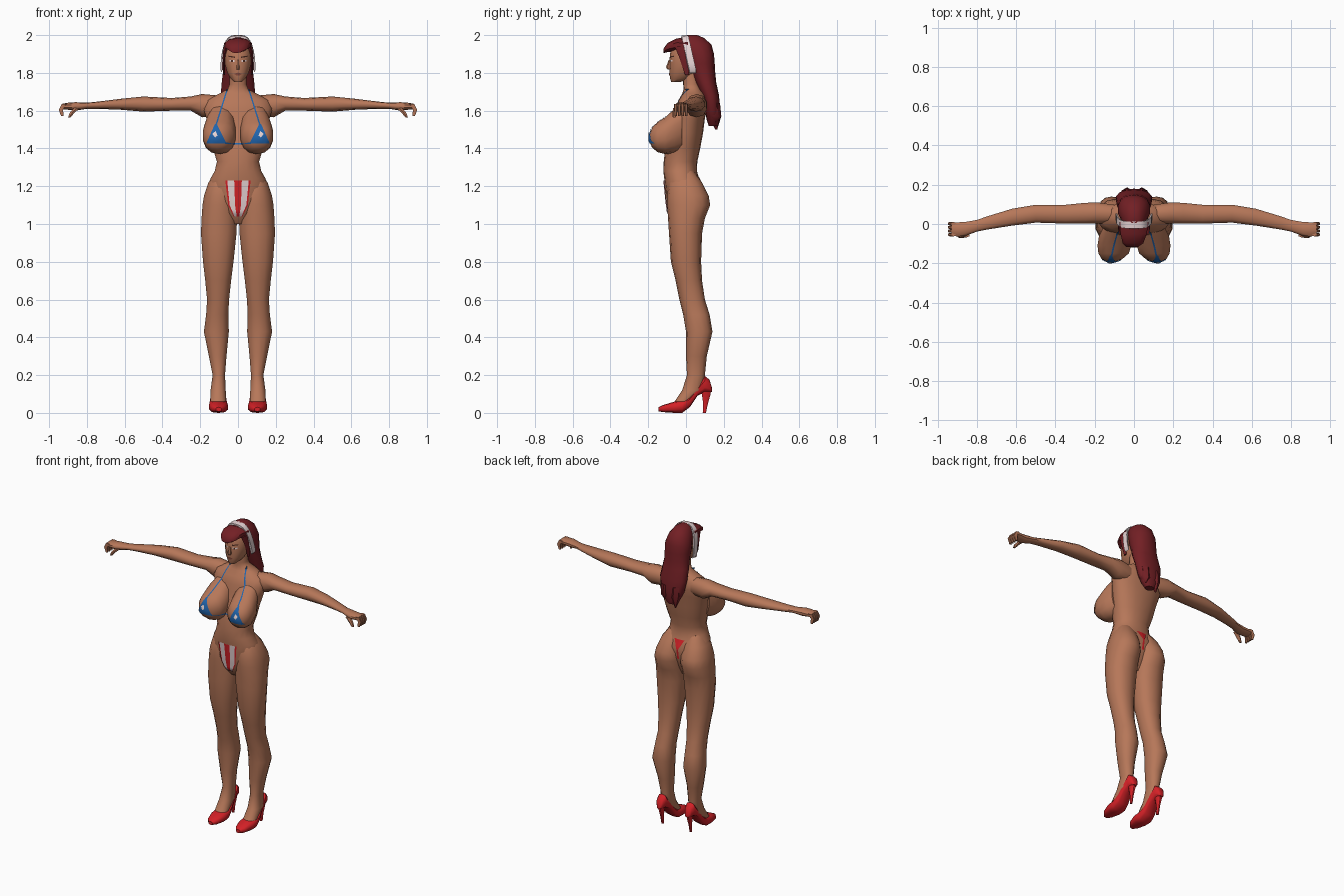
import bpy, bmesh, math
from mathutils import Vector
from mathutils.bvhtree import BVHTree


def material(name, rgb):
    m = bpy.data.materials.new(name)
    m.diffuse_color = (*rgb, 1)
    return m


SKIN = material("skin", (0.47, 0.185, 0.10))
HAIR = material("dark red hair", (0.17, 0.014, 0.018))
WHITE = material("white cloth", (0.80, 0.66, 0.66))
RED = material("red", (0.66, 0.015, 0.02))
BLUE = material("blue cloth", (0.015, 0.13, 0.42))
DARK = material("dark brown", (0.06, 0.02, 0.013))
LIP = material("lip brown", (0.25, 0.07, 0.045))

skin_v, skin_f = [], []          # collected skin surface for fitting clothes


def finish(name, verts, faces, mat, mirror, closed=True):
    me = bpy.data.meshes.new(name)
    me.from_pydata(verts, [], faces)
    me.materials.append(mat)
    if closed:
        bm = bmesh.new()
        bm.from_mesh(me)
        bmesh.ops.recalc_face_normals(bm, faces=bm.faces)
        bm.to_mesh(me)
        bm.free()
    me.polygons.foreach_set("use_smooth", [True] * len(me.polygons))
    me.set_sharp_from_angle(angle=math.radians(50))
    o = bpy.data.objects.new(name, me)
    bpy.context.collection.objects.link(o)
    if mirror:
        o.modifiers.new("mirror", 'MIRROR').use_mirror_merge = False
    return o


def loft(name, axis, rows, mat, n=14, p=0.9, mirror=False):
    """Rows are (position along axis, a0, a1, b0, b1) of rounded sections."""
    verts, faces = [], []
    for t, a0, a1, b0, b1 in rows:
        for i in range(n):
            w = 2 * math.pi * (i + 0.5) / n
            c, s = math.cos(w), math.sin(w)
            a = (a0 + a1) / 2 + (a1 - a0) / 2 * math.copysign(abs(c) ** p, c)
            b = (b0 + b1) / 2 + (b1 - b0) / 2 * math.copysign(abs(s) ** p, s)
            verts.append({'x': (t, a, b), 'y': (a, t, b), 'z': (a, b, t)}[axis])
    for r in range(len(rows) - 1):
        for i in range(n):
            j = (i + 1) % n
            faces.append((r * n + i, r * n + j, r * n + n + j, r * n + n + i))
    faces += [tuple(range(n)), tuple(range(len(verts) - n, len(verts)))]
    if mat is SKIN:
        k = len(skin_v)
        skin_v.extend(Vector(v) for v in verts)
        skin_f.extend(tuple(k + i for i in f) for f in faces)
    return finish(name, verts, faces, mat, mirror)


def centred(rows):
    return [(t, -r, r, b0, b1) for t, r, b0, b1 in rows]


# Torso and neck
loft("torso", 'z', centred([
    (1.00, .05, -.05, .03), (1.06, .08, -.095, .06), (1.12, .14, -.103, .08),
    (1.19, .16, -.11, .09), (1.24, .148, -.115, .07), (1.28, .125, -.12, .058),
    (1.33, .113, -.118, .06), (1.40, .135, -.11, .075), (1.48, .15, -.09, .09),
    (1.56, .17, -.065, .10), (1.61, .185, -.06, .11), (1.655, .17, -.04, .11),
    (1.69, .10, -.02, .10), (1.715, .055, -.012, .08), (1.74, .045, -.015, .07),
    (1.80, .045, -.015, .07)]), SKIN, n=18)
loft("bust", 'y', [
    (-.194, .10, .13, 1.44, 1.47), (-.18, .06, .165, 1.405, 1.51),
    (-.15, .025, .183, 1.38, 1.54), (-.11, .012, .188, 1.37, 1.565),
    (-.06, .01, .18, 1.375, 1.61), (-.02, .02, .16, 1.39, 1.64)],
    SKIN, mirror=True)

# Legs with feet
loft("leg", 'z', [
    (1.28, .03, .115, -.06, .04), (1.22, .01, .158, -.09, .085),
    (1.15, .003, .182, -.10, .12), (1.10, .003, .19, -.10, .128),
    (1.03, .003, .195, -.095, .10), (.95, .006, .198, -.09, .085),
    (.80, .022, .187, -.08, .08), (.70, .035, .175, -.055, .085),
    (.60, .046, .165, -.035, .10), (.52, .05, .17, -.015, .125),
    (.43, .047, .182, 0, .14), (.30, .06, .155, 0, .11),
    (.20, .068, .135, .005, .10), (.12, .064, .146, -.02, .095),
    (.06, .063, .147, -.06, .02)], SKIN, mirror=True)

# Arms and hands
loft("arm", 'x', [
    (.10, 0, .10, 1.57, 1.68), (.19, 0, .113, 1.565, 1.688),
    (.25, 0, .11, 1.60, 1.675), (.35, 0, .10, 1.60, 1.667),
    (.50, .005, .10, 1.595, 1.675), (.62, -.01, .08, 1.605, 1.663),
    (.75, -.03, .04, 1.61, 1.647), (.80, -.04, .022, 1.61, 1.642),
    (.86, -.062, .012, 1.60, 1.645), (.90, -.065, .01, 1.605, 1.642),
    (.93, -.06, .01, 1.605, 1.637)], SKIN, n=10, mirror=True)
for k in range(4):
    y = -.063 + k * .0185
    loft("finger", 'z', [
        (1.635, .905, .935, y, y + .018), (1.605, .925, .95, y, y + .018),
        (1.572, .922, .938, y + .003, y + .015)], SKIN, n=6, mirror=True)
loft("thumb", 'z', [
    (1.615, .835, .87, -.068, -.04), (1.588, .865, .893, -.072, -.05),
    (1.565, .885, .90, -.07, -.055)], SKIN, n=6, mirror=True)

# Head and nose
loft("head", 'z', centred([
    (1.752, .02, -.078, -.03), (1.768, .038, -.084, .02),
    (1.80, .058, -.088, .06), (1.85, .071, -.088, .09),
    (1.90, .073, -.085, .10), (1.95, .06, -.07, .10),
    (1.975, .035, -.03, .07)]), SKIN)
loft("nose", 'z', centred([
    (1.868, .007, -.092, -.07), (1.83, .013, -.106, -.07),
    (1.818, .010, -.097, -.07)]), SKIN, n=6)

# Hair: main mass, tips and fringe
loft("hair", 'z', centred([
    (2.00, .022, .005, .06), (1.985, .045, -.03, .095), (1.95, .068, -.03, .135),
    (1.90, .084, 0, .148), (1.85, .084, .012, .152), (1.80, .082, .03, .155),
    (1.75, .088, .05, .16), (1.68, .094, .085, .175), (1.60, .08, .10, .18),
    (1.55, .055, .11, .178), (1.52, .03, .12, .17)]), HAIR)
for x, low in ((-.035, 1.50), (.04, 1.54)):
    loft("hair_tip", 'z', [
        (1.64, x - .035, x + .035, .11, .18), (1.57, x - .03, x + .03, .12, .187),
        (low, x - .004, x + .004, .155, .165)], HAIR, n=6)
loft("fringe", 'y', [
    (-.118, -.04, .02, 1.905, 1.93), (-.098, -.06, .05, 1.91, 1.958),
    (-.05, -.072, .068, 1.915, 1.982), (.01, -.078, .078, 1.89, 1.99)],
    HAIR, n=10)
loft("side_lock", 'z', [
    (1.94, .052, .078, -.06, .01), (1.88, .066, .082, -.035, .015),
    (1.79, .068, .078, -.005, .015)], HAIR, n=6, mirror=True)

# Headband arching over the hair
verts, faces, N = [], [], 16
for i in range(N + 1):
    t = math.pi * i / N
    c, s = math.cos(t), math.sin(t)
    x = .093 * math.copysign(abs(c) ** .6, c)
    z = 1.815 + .182 * s
    y = .018 - .042 * s
    verts += [(x, y, z), (x, y + .036, z + .004 * s),
              (x * .9, y + .036, z - .015), (x * .9, y, z - .015)]
for i in range(N):
    for k in range(4):
        a, b = 4 * i + k, 4 * i + (k + 1) % 4
        faces.append((a, b, b + 4, a + 4))
faces += [(0, 1, 2, 3), tuple(range(4 * N, 4 * N + 4))]
finish("headband", verts, faces, WHITE, False)

# Shoes with stiletto heels
loft("shoe", 'y', [
    (-.145, .088, .117, .008, .03), (-.12, .067, .138, .004, .042),
    (-.06, .052, .154, 0, .06), (-.02, .054, .154, 0, .066),
    (.02, .060, .149, .03, .088), (.06, .066, .142, .09, .135),
    (.10, .070, .138, .11, .195), (.125, .078, .13, .11, .175),
    (.138, .09, .118, .11, .13)], RED, n=10, p=.7, mirror=True)
loft("heel", 'z', [
    (.14, .08, .128, .065, .137), (.10, .088, .12, .082, .132),
    (.05, .095, .113, .09, .117), (0, .096, .112, .088, .106)],
    RED, n=8, mirror=True)

# Thin cloth and face details, fitted onto the skin surface
skin = BVHTree.FromPolygons(skin_v, skin_f)


def decal(name, corners, mat, n=6, m=6, back=False, lift=.004):
    """Corners are (x, z): bottom inner, bottom outer, top outer, top inner."""
    d = -1 if back else 1
    a, b, c, e = (Vector(q) for q in corners)
    verts, faces = [], []
    for j in range(m + 1):
        for i in range(n + 1):
            q = a.lerp(b, i / n).lerp(e.lerp(c, i / n), j / m)
            hit = skin.ray_cast(Vector((q.x, -d, q.y)), Vector((0, d, 0)))[0]
            verts.append((q.x, (hit.y if hit else 0) - d * lift, q.y))
    for j in range(m):
        for i in range(n):
            k = j * (n + 1) + i
            f = (k, k + 1, k + n + 2, k + n + 1)
            faces.append(f[::-1] if back else f)
    finish(name, verts, faces, mat, True, closed=False)


# Bikini top
decal("cup", [(.062, 1.427), (.168, 1.427), (.122, 1.53), (.112, 1.53)], BLUE, 8, 8)
decal("cup_patch", [(.108, 1.468), (.122, 1.458), (.136, 1.478), (.118, 1.492)],
      WHITE, 3, 3, lift=.008)
decal("neck_strap", [(.112, 1.525), (.12, 1.525), (.06, 1.715), (.053, 1.715)],
      BLUE, 1, 16)
decal("under_band", [(0, 1.421), (.07, 1.424), (.07, 1.431), (0, 1.428)], BLUE, 8, 1)

# Bikini bottom: tapered stripes in front, small triangle and string behind
for u0, u1, mat in ((0, .3, RED), (.3, .85, WHITE), (.85, 1, RED)):
    decal("brief_stripe", [(.052 * u0, 1.10), (.052 * u1, 1.10),
          (.067 * u1, 1.23), (.067 * u0, 1.23)], mat, 4, 8, lift=.006)
    decal("brief_lower", [(.022 * u0, 1.04), (.022 * u1, 1.04),
          (.052 * u1, 1.10), (.052 * u0, 1.10)], mat, 4, 5, lift=.006)
decal("back_triangle", [(0, 1.185), (.006, 1.185), (.036, 1.245), (0, 1.245)],
      RED, 4, 5, back=True)
decal("back_string", [(0, 1.12), (.007, 1.12), (.006, 1.185), (0, 1.185)],
      RED, 2, 6, back=True)

# Face
decal("eye", [(.018, 1.858), (.045, 1.86), (.044, 1.869), (.02, 1.868)], WHITE, 3, 1, lift=.002)
decal("iris", [(.027, 1.858), (.036, 1.858), (.036, 1.869), (.027, 1.869)], DARK, 1, 1, lift=.004)
decal("brow", [(.015, 1.879), (.05, 1.885), (.05, 1.891), (.015, 1.886)], DARK, 3, 1, lift=.002)
decal("lips", [(0, 1.785), (.012, 1.788), (.02, 1.795), (0, 1.802)], LIP, 3, 2, lift=.002)
